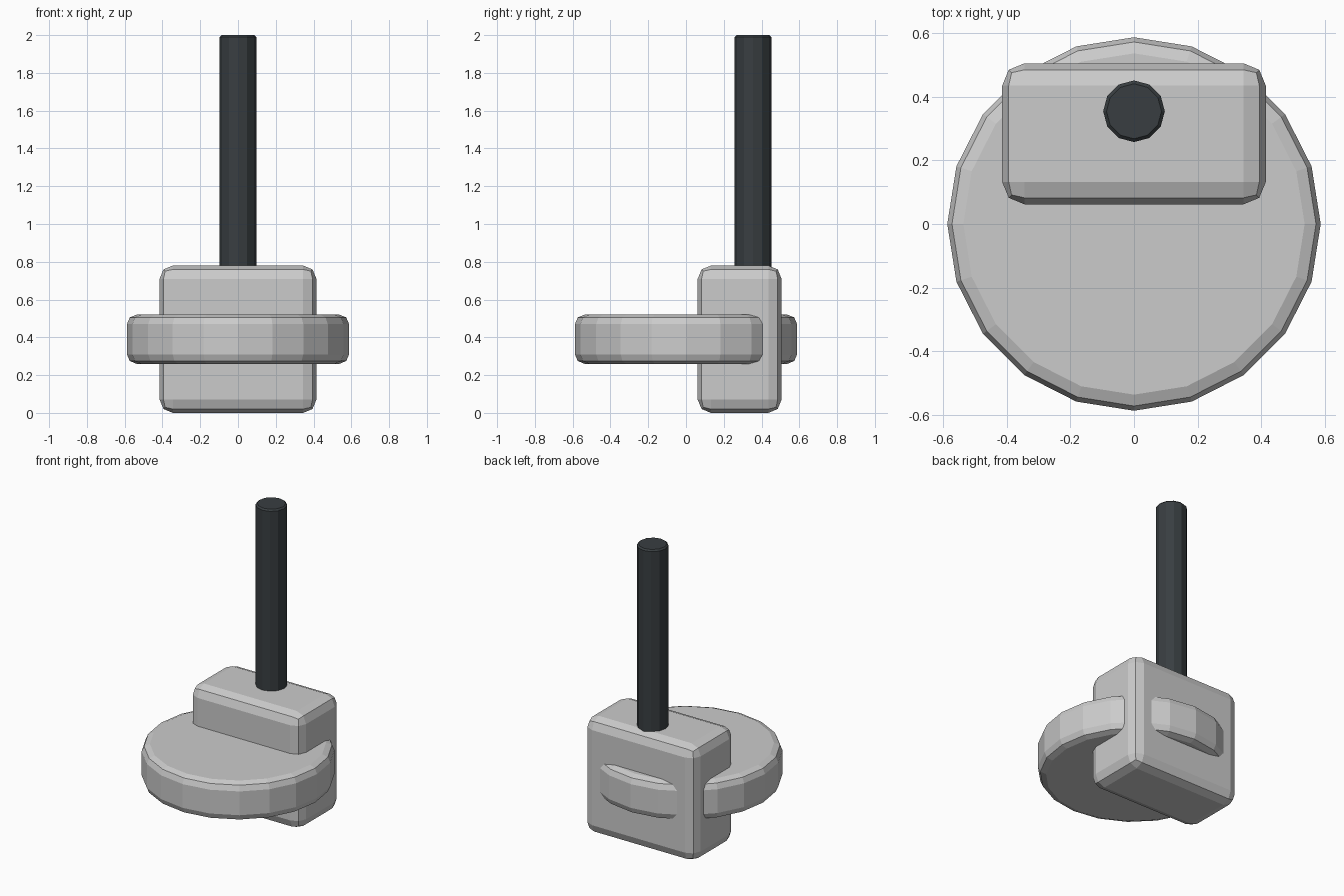
import bpy
from mathutils import Vector

if "Cube" in bpy.data.objects:
    bpy.data.objects.remove(bpy.data.objects["Cube"])


def add_bevel(obj, width, segments):
    mod = obj.modifiers.new("rounded_edges", "BEVEL")
    mod.width = width
    mod.segments = segments
    mod.limit_method = "ANGLE"
    mod.angle_limit = 0.6  # leaves the shallow side facets alone


def cylinder(name, sides, radius, x, y, z0, z1, bevel, segments):
    bpy.ops.mesh.primitive_cylinder_add(
        vertices=sides, radius=radius, depth=z1 - z0,
        location=(x, y, (z0 + z1) / 2))
    obj = bpy.context.object
    obj.name = name
    add_bevel(obj, bevel, segments)
    return obj


def box(name, low, high, bevel, segments):
    low, high = Vector(low), Vector(high)
    bpy.ops.mesh.primitive_cube_add(size=1, location=(low + high) / 2)
    obj = bpy.context.object
    obj.name = name
    obj.scale = high - low
    bpy.ops.object.transform_apply(location=False, rotation=False, scale=True)
    add_bevel(obj, bevel, segments)
    return obj


# Flat round disc, passing through the block
cylinder("disc", 20, 0.588, 0, 0, 0.26, 0.52, 0.05, 2)

# Upright rounded block
box("block", (-0.415, 0.062, 0), (0.415, 0.506, 0.78), 0.07, 2)

# Dark rod standing on the block
rod = cylinder("rod", 12, 0.097, 0, 0.355, 0.66, 2.0, 0.01, 1)
for v in rod.data.polygons:
    if abs(v.normal.z) < 0.5:
        v.use_smooth = False
dark = bpy.data.materials.new("dark_rod")
dark.diffuse_color = (0.04, 0.048, 0.053, 1)
dark.use_nodes = True
dark.node_tree.nodes["Principled BSDF"].inputs["Base Color"].default_value = dark.diffuse_color
rod.data.materials.append(dark)
